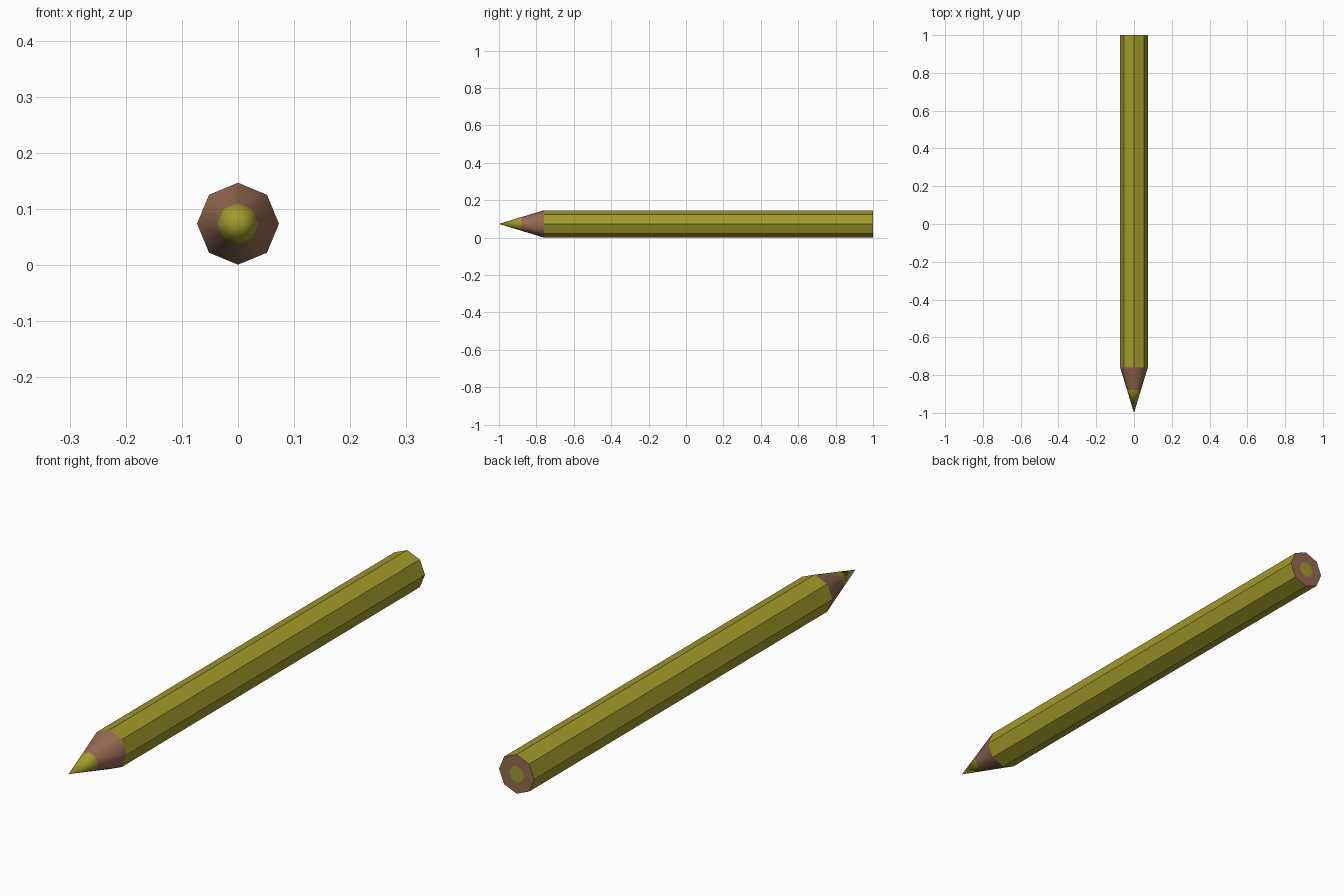
import bpy, bmesh, math

if "Cube" in bpy.data.objects:
    bpy.data.objects.remove(bpy.data.objects["Cube"])

SIDES = 8
R = 0.073          # corner radius of the barrel
CZ = 0.0735        # height of the pencil axis
SHOULDER, LEAD_Y, TIP, END = -0.76, -0.88, -1.0, 1.0
LEAD_R = R * (LEAD_Y - TIP) / (SHOULDER - TIP)
CORE_R = 0.031     # lead seen at the blunt end


def material(name, rgb):
    m = bpy.data.materials.new(name)
    m.diffuse_color = (*rgb, 1)
    m.use_nodes = True
    m.node_tree.nodes["Principled BSDF"].inputs["Base Color"].default_value = m.diffuse_color
    return m


olive = material("olive_yellow", (0.365, 0.325, 0.024))
wood = material("brown_wood", (0.305, 0.145, 0.085))


def loft(name, profile, mat, smooth=False):
    """Octagonal rings (y, radius) along the axis; radius 0 makes a point."""
    bm = bmesh.new()
    rings = []
    for y, r in profile:
        if r == 0:
            rings.append([bm.verts.new((0, y, CZ))] * SIDES)
        else:
            rings.append([bm.verts.new((r * math.sin(a), y, CZ + r * math.cos(a)))
                          for a in (math.tau * i / SIDES for i in range(SIDES))])
    for a, b in zip(rings, rings[1:]):
        for i in range(SIDES):
            j = (i + 1) % SIDES
            quad = list(dict.fromkeys((a[i], a[j], b[j], b[i])))
            bm.faces.new(quad).smooth = smooth
    me = bpy.data.meshes.new(name)
    bm.to_mesh(me)
    bm.free()
    me.materials.append(mat)
    ob = bpy.data.objects.new(name, me)
    bpy.context.collection.objects.link(ob)
    return ob


# Painted barrel
loft("barrel", [(SHOULDER, R), (END, R)], olive)
# Sharpened wood and coloured lead point
loft("sharpened_wood", [(LEAD_Y, LEAD_R), (SHOULDER, R)], wood, True)
loft("lead_point", [(TIP, 0), (LEAD_Y, LEAD_R)], olive, True)
# Blunt end: wood ring around the lead core
loft("end_wood", [(END, R), (END, CORE_R)], wood)
loft("end_lead", [(END, CORE_R), (END, 0)], olive)
